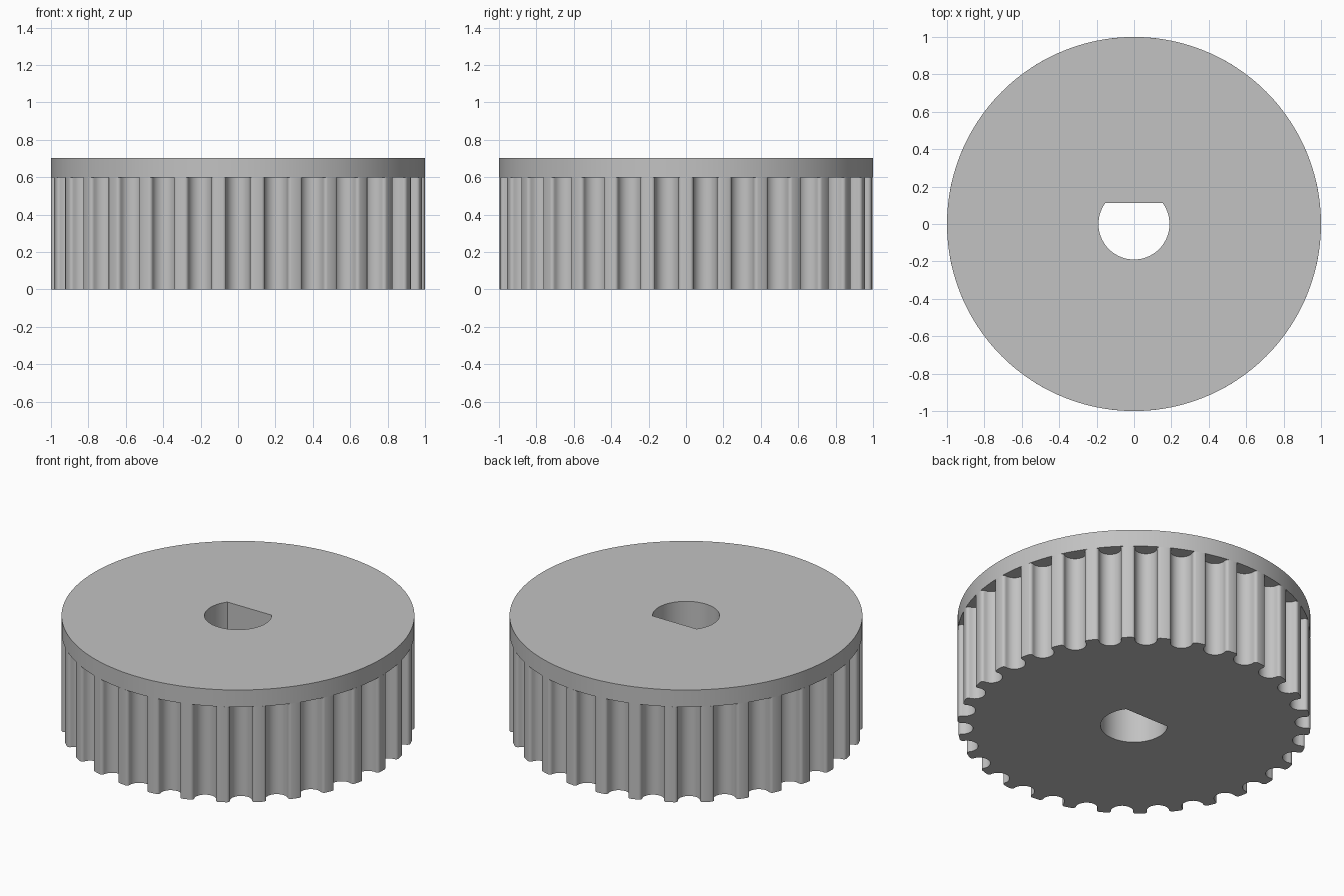
import bpy
import bmesh
from math import sin, cos, pi, sqrt, asin

cube = bpy.data.objects.get("Cube")
if cube:
    bpy.data.objects.remove(cube)

TEETH = 30
TOOTH_TOP = 0.597
TOP = 0.703
LIP = 0.081      # half width of a groove at the rim
FILLET = 0.018   # rounding of the groove lip
BORE = 0.19
FLAT_Y = 0.113

grey = bpy.data.materials.new("plain grey")
grey.use_nodes = True
grey.diffuse_color = (0.54, 0.54, 0.54, 1)
grey.node_tree.nodes["Principled BSDF"].inputs["Base Color"].default_value = (0.54, 0.54, 0.54, 1)


def arc(radius, start, end, steps):
    return [(radius * cos(start + (end - start) * i / steps),
             radius * sin(start + (end - start) * i / steps)) for i in range(steps + 1)]


def groove():
    """Groove section as (sideways, depth) pairs: rounded lip, then a round pocket."""
    left = [(x - LIP, y + FILLET) for x, y in arc(FILLET, -pi / 2, 0, 4)]
    pocket = [(x, y + FILLET + 0.002) for x, y in arc(LIP - FILLET + 0.001, pi, 0, 16)]
    right = [(-x, d) for x, d in reversed(left)]
    return left + pocket[1:-1] + right


def toothed_outline():
    rim = sqrt(1 - LIP ** 2)
    points = []
    for k in range(TEETH):
        a = -pi / 2 + 2 * pi * k / TEETH
        for side, depth in groove():
            r = rim - depth
            points.append((r * cos(a) - side * sin(a), r * sin(a) + side * cos(a)))
        land = a + pi / TEETH
        points.append((cos(land), sin(land)))
    return points


def bore_outline():
    """Round shaft hole with one flat towards the back."""
    a = asin(FLAT_Y / BORE)
    return arc(BORE, pi - a, 2 * pi + a, 48)


def extruded_ring(name, outline, hole, z0, z1):
    bm = bmesh.new()
    edges = []
    for loop in (outline, hole):
        verts = [bm.verts.new((x, y, z0)) for x, y in loop]
        edges += [bm.edges.new((v, verts[i - 1])) for i, v in enumerate(verts)]
    bmesh.ops.triangle_fill(bm, edges=edges, use_beauty=True, normal=(0, 0, 1))
    result = bmesh.ops.extrude_face_region(bm, geom=bm.faces[:], use_keep_orig=True)
    top = [g for g in result["geom"] if isinstance(g, bmesh.types.BMVert)]
    bmesh.ops.translate(bm, verts=top, vec=(0, 0, z1 - z0))
    bmesh.ops.recalc_face_normals(bm, faces=bm.faces[:])
    mesh = bpy.data.meshes.new(name)
    bm.to_mesh(mesh)
    bm.free()
    mesh.materials.append(grey)
    obj = bpy.data.objects.new(name, mesh)
    bpy.context.collection.objects.link(obj)
    bpy.ops.object.select_all(action='DESELECT')
    obj.select_set(True)
    bpy.context.view_layer.objects.active = obj
    bpy.ops.object.shade_smooth_by_angle(angle=pi / 6)
    return obj


# Toothed wheel below, plain flange above, both with the flatted shaft hole
extruded_ring("toothed_wheel", toothed_outline(), bore_outline(), 0, TOOTH_TOP)
extruded_ring("flange", arc(1, 0, 2 * pi, 120)[:-1], bore_outline(), TOOTH_TOP, TOP)
